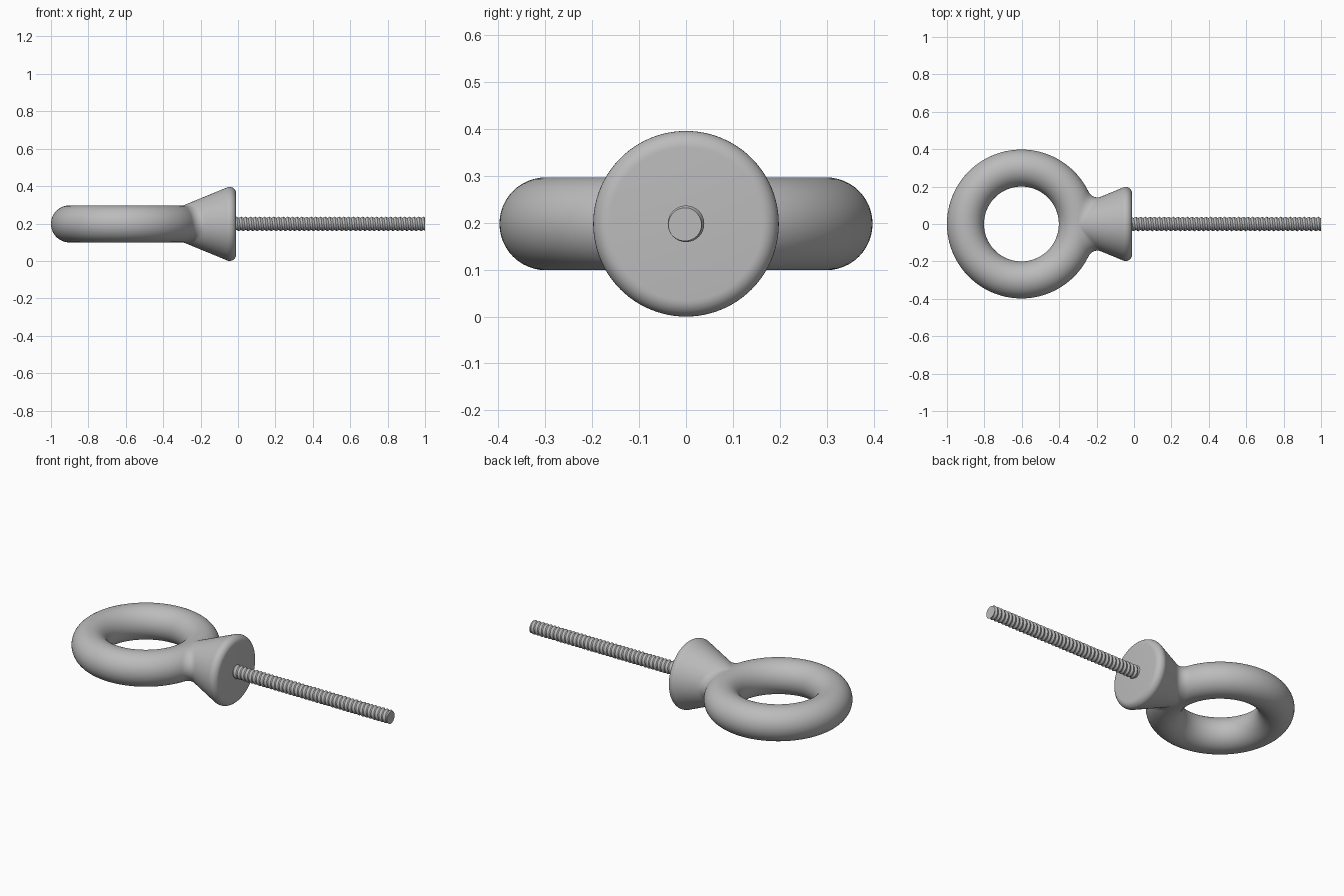
import bpy
import bmesh
from math import sin, cos, pi, tau, hypot, radians

if "Cube" in bpy.data.objects:
    bpy.data.objects.remove(bpy.data.objects["Cube"])

AXIS_Z = 0.198
RING_X, RING_R, TUBE_R = -0.602, 0.299, 0.099

steel = bpy.data.materials.new("grey_steel")
steel.use_nodes = True
grey = (0.5, 0.5, 0.5, 1)
steel.diffuse_color = grey
steel.node_tree.nodes["Principled BSDF"].inputs["Base Color"].default_value = grey


def finish(bm, name, smooth_angle=None):
    bmesh.ops.recalc_face_normals(bm, faces=bm.faces)
    mesh = bpy.data.meshes.new(name)
    bm.to_mesh(mesh)
    bm.free()
    obj = bpy.data.objects.new(name, mesh)
    obj.location.z = AXIS_Z
    bpy.context.collection.objects.link(obj)
    mesh.materials.append(steel)
    if smooth_angle:
        bpy.ops.object.select_all(action="DESELECT")
        obj.select_set(True)
        bpy.context.view_layer.objects.active = obj
        bpy.ops.object.shade_smooth_by_angle(angle=radians(smooth_angle))
    return obj


def loft(bm, rows, closed=False):
    """Join equal rows of vertices, each row being a closed loop."""
    pairs = list(zip(rows, rows[1:])) + ([(rows[-1], rows[0])] if closed else [])
    for a, b in pairs:
        for i in range(len(a)):
            j = (i + 1) % len(a)
            bm.faces.new((a[i], a[j], b[j], b[i]))


# Ring
bm = bmesh.new()
rows = []
for i in range(128):
    u = tau * i / 128
    row = []
    for j in range(48):
        v = tau * j / 48
        r = RING_R + TUBE_R * cos(v)
        row.append(bm.verts.new((RING_X + r * cos(u), r * sin(u), TUBE_R * sin(v))))
    rows.append(row)
loft(bm, rows, closed=True)
finish(bm, "eye_ring", 40)


# Flared collar, filleted into the ring
def cone_radius(x):
    return 0.195 + 0.41 * (x + 0.058)


def blended(x, rho, a):
    """Distance to the ring and cone joined by a fillet, widest at the sides."""
    y, z = rho * cos(a), rho * sin(a)
    ring = hypot(hypot(x - RING_X, y) - RING_R, z) - TUBE_R
    cone = (rho - cone_radius(x)) * 0.925
    k = 0.001 + 0.05 * cos(a) ** 2
    return max(k, min(ring, cone)) - hypot(max(k - ring, 0), max(k - cone, 0))


def collar_radius(x, a):
    low, high = cone_radius(x) * 0.99, 0.3
    for _ in range(24):
        mid = (low + high) / 2
        if blended(x, mid, a) < 0:
            low = mid
        else:
            high = mid
    return low


bm = bmesh.new()
SIDES = 96
angles = [tau * i / SIDES for i in range(SIDES)]
rows = []
for s in range(36):
    x = -0.295 + 0.237 * s / 36
    rows.append([bm.verts.new((x, r * cos(a), r * sin(a)))
                 for a in angles for r in [collar_radius(x, a)]])
for s in range(11):
    t = radians(112) * (1 - s / 10)
    x, r = -0.045 + 0.035 * cos(t), 0.163 + 0.035 * sin(t)
    rows.append([bm.verts.new((x, r * cos(a), r * sin(a))) for a in angles])
loft(bm, rows)
bm.faces.new(rows[-1])
finish(bm, "collar", 40)

# Threaded shank: helical strip of crests and roots with a flat end
START, END, PITCH, STEPS = -0.04, 1.0, 0.025, 32
CREST, ROOT = 0.039, 0.032


def thread_radius(x, a):
    phase = ((x - START) / PITCH - a / tau) % 1
    return ROOT + (CREST - ROOT) * abs(1 - 2 * phase)


def thread_vert(bm, x, a):
    x = min(x, END)
    r = thread_radius(x, a)
    return bm.verts.new((x, r * cos(a), r * sin(a)))


bm = bmesh.new()
count = int((END - START) / PITCH + 1) * STEPS
crests, roots = [], []
for k in range(count):
    x, a = START + PITCH * k / STEPS, tau * k / STEPS
    crests.append(thread_vert(bm, x, a))
    roots.append(thread_vert(bm, x + PITCH / 2, a))
for k in range(count - 1):
    bm.faces.new((crests[k], crests[k + 1], roots[k + 1], roots[k]))
    if k + STEPS + 1 < count:
        bm.faces.new((roots[k], roots[k + 1], crests[k + STEPS + 1], crests[k + STEPS]))
bmesh.ops.recalc_face_normals(bm, faces=bm.faces)
bm.faces.new([thread_vert(bm, END, tau * i / STEPS) for i in range(STEPS)])
bmesh.ops.dissolve_degenerate(bm, dist=1e-6, edges=bm.edges)
finish(bm, "threaded_shank", 25)
